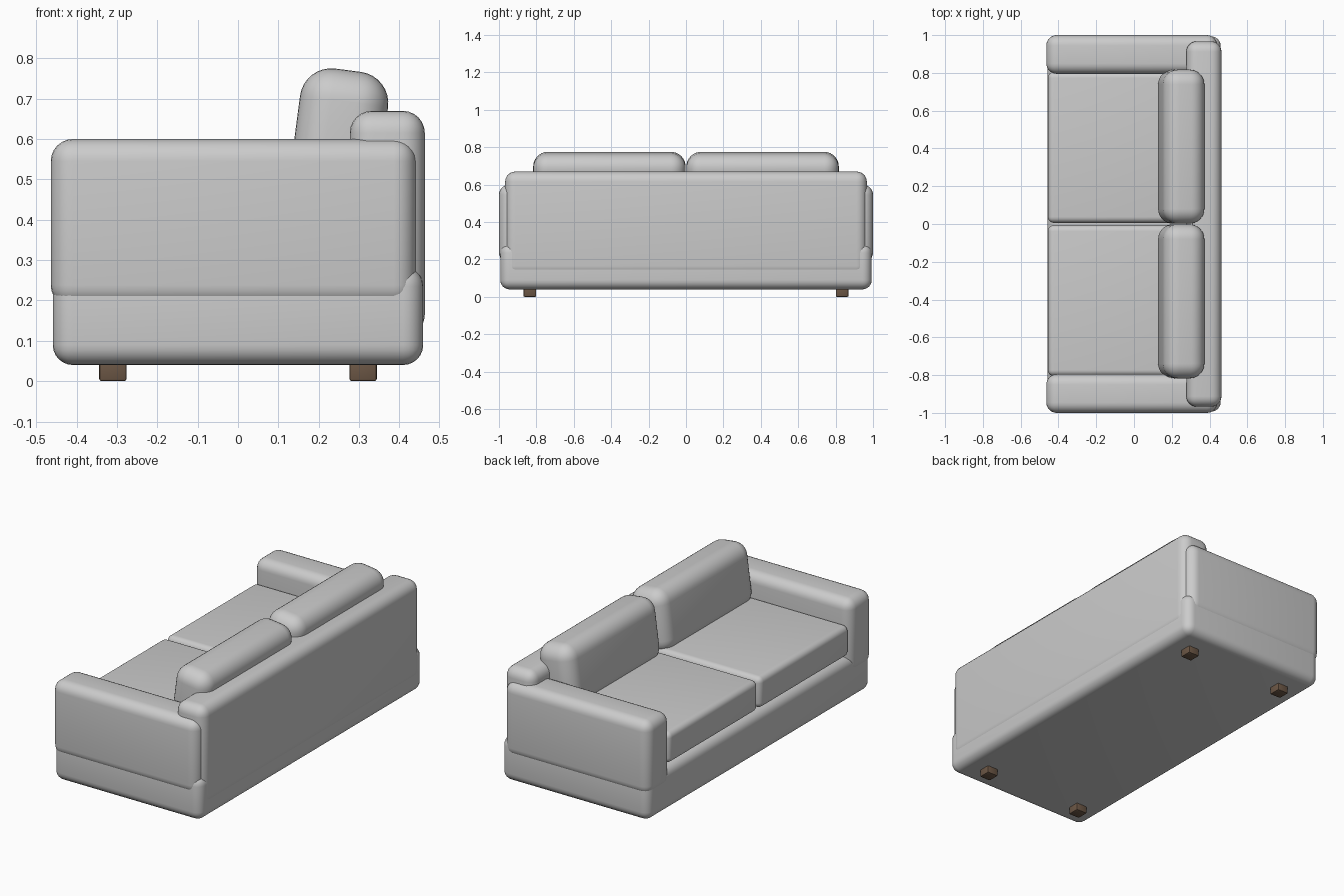
import bpy, math
from mathutils import Vector

if "Cube" in bpy.data.objects:
    bpy.data.objects.remove(bpy.data.objects["Cube"])

wood = bpy.data.materials.new("dark_wood")
wood.diffuse_color = (0.15, 0.095, 0.06, 1)
wood.use_nodes = True
wood.node_tree.nodes["Principled BSDF"].inputs["Base Color"].default_value = wood.diffuse_color


def rounded_box(name, lo, hi, radius, segments=6, tilt=0.0, mat=None):
    """Box between two corners with soft edges, leaned about the y axis."""
    lo, hi = Vector(lo), Vector(hi)
    bpy.ops.mesh.primitive_cube_add(size=1, location=(lo + hi) / 2)
    ob = bpy.context.object
    ob.name = name
    ob.scale = hi - lo
    bpy.ops.object.transform_apply(location=False, rotation=False, scale=True)
    ob.rotation_euler.y = tilt
    bev = ob.modifiers.new("soft_edges", 'BEVEL')
    bev.width = radius
    bev.segments = segments
    bev.limit_method = 'NONE'
    bpy.ops.object.modifier_apply(modifier=bev.name)
    bpy.ops.object.shade_smooth_by_angle(angle=math.radians(35))
    if mat:
        ob.data.materials.append(mat)
    return ob


# Plinth and backrest
rounded_box("base", (-0.459, -0.993, 0.04), (0.459, 0.993, 0.285), 0.05)
rounded_box("backrest", (0.277, -0.967, 0.11), (0.463, 0.967, 0.67), 0.055)

for side, label in ((-1, "right"), (1, "left")):
    # Armrest
    y0, y1 = sorted((side * 0.795, side * 1.0))
    rounded_box("armrest_" + label, (-0.464, y0, 0.183), (0.441, y1, 0.60), 0.055)

    # Seat cushion
    y0, y1 = sorted((side * 0.006, side * 0.805))
    rounded_box("seat_cushion_" + label, (-0.456, y0, 0.295), (0.30, y1, 0.47), 0.032)

    # Leaning back cushion
    y0, y1 = sorted((side * 0.002, side * 0.817))
    rounded_box("back_cushion_" + label, (0.14, y0, 0.42), (0.36, y1, 0.772), 0.078,
                segments=8, tilt=math.radians(7.5))

    # Feet
    for x, end in ((-0.31, "front"), (0.31, "back")):
        y = side * 0.835
        rounded_box(f"{end}_{label}_foot", (x - 0.034, y - 0.034, 0.0),
                    (x + 0.034, y + 0.034, 0.06), 0.006, segments=2, mat=wood)
